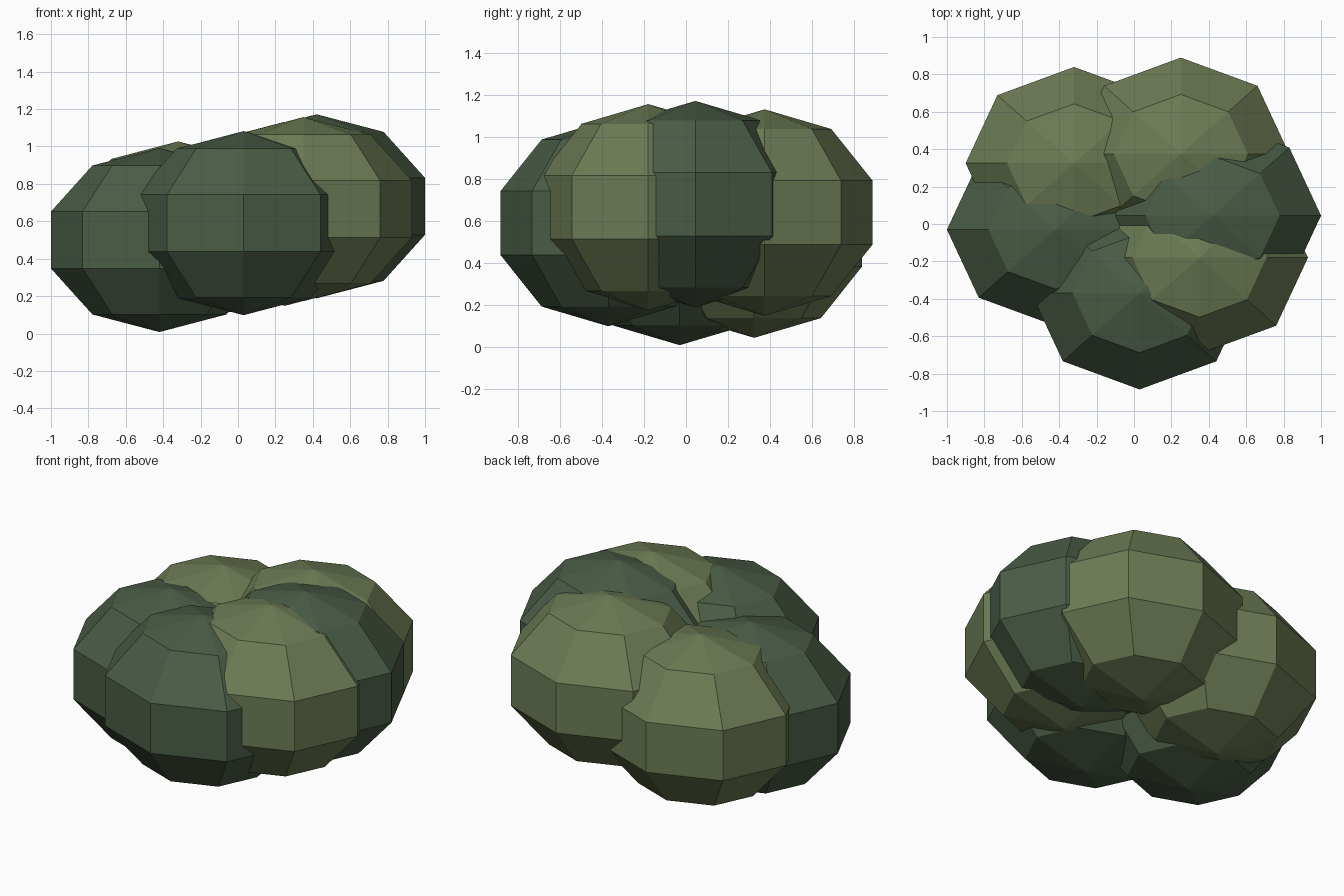
import bpy, bmesh
from mathutils import Matrix

if "Cube" in bpy.data.objects:
    bpy.data.objects.remove(bpy.data.objects["Cube"])


def material(name, rgb):
    m = bpy.data.materials.new(name)
    m.diffuse_color = (*rgb, 1.0)
    m.use_nodes = True
    m.node_tree.nodes["Principled BSDF"].inputs["Base Color"].default_value = m.diffuse_color
    return m


dark = material("dark green leaves", (0.0685, 0.107, 0.0612))
olive = material("olive green leaves", (0.150, 0.198, 0.0887))

# Radii shared by every leaf clump (slightly squashed sphere)
RADII = (0.61, 0.541, 0.492)


def clump(name, centre, mat):
    """Flat-faced sphere with 8 sides and 5 bands."""
    bm = bmesh.new()
    bmesh.ops.create_uvsphere(bm, u_segments=8, v_segments=5, radius=1.0,
                              matrix=Matrix.Diagonal((*RADII, 1.0)))
    mesh = bpy.data.meshes.new(name)
    bm.to_mesh(mesh)
    bm.free()
    mesh.materials.append(mat)
    obj = bpy.data.objects.new(name, mesh)
    obj.location = centre
    bpy.context.collection.objects.link(obj)


# Ring of six overlapping clumps, rising towards the right
clump("left_clump", (-0.42, -0.03, 0.50), dark)
clump("front_clump", (0.03, -0.37, 0.59), dark)
clump("front_right_clump", (0.35, -0.18, 0.665), olive)
clump("right_clump", (0.42, 0.045, 0.68), dark)
clump("back_right_clump", (0.25, 0.375, 0.64), olive)
clump("back_left_clump", (-0.32, 0.325, 0.535), olive)
